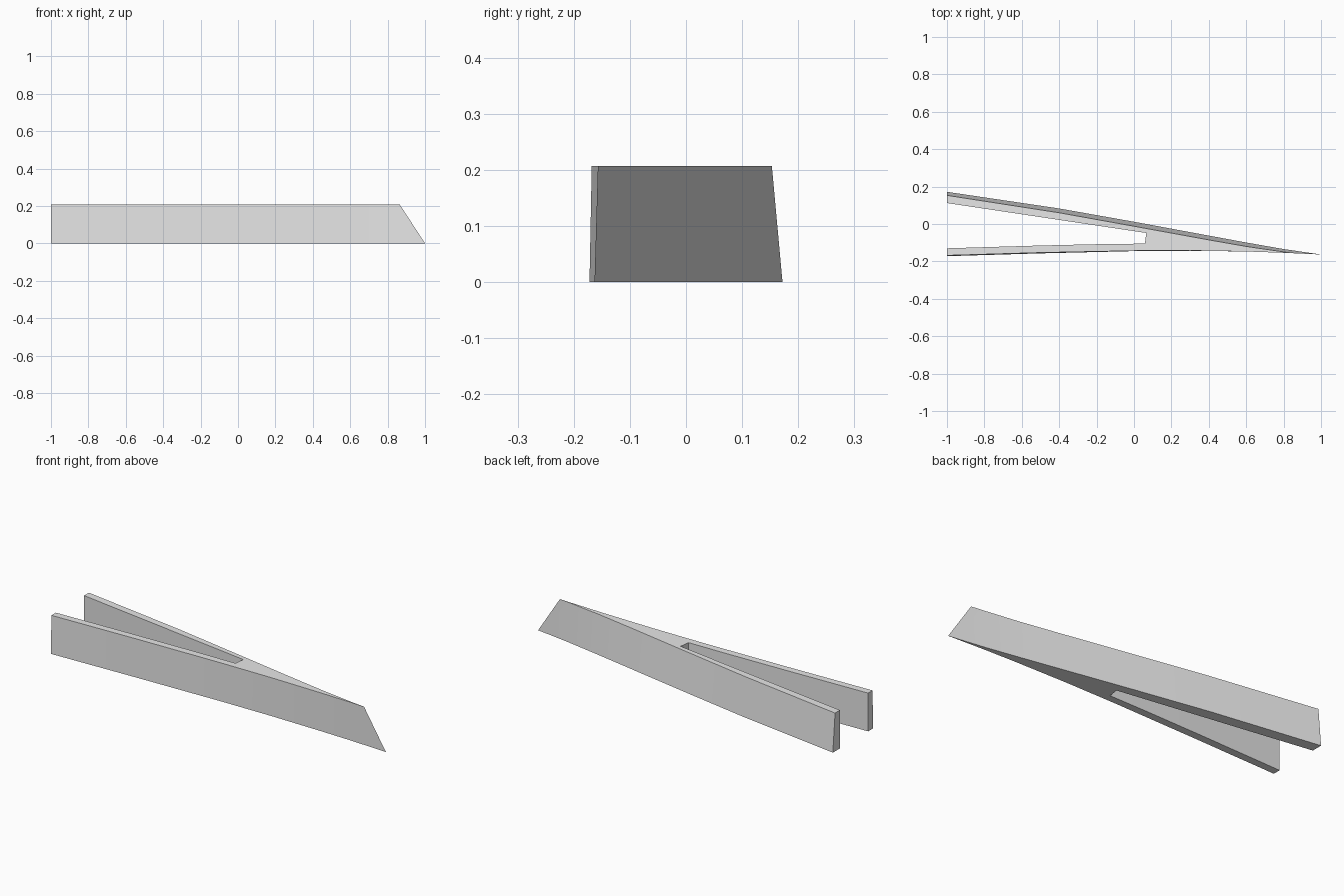
import bpy, bmesh, math

if "Cube" in bpy.data.objects:
    bpy.data.objects.remove(bpy.data.objects["Cube"])

H = 0.207  # height of the wedge

# Outer walls as (x, y at base, y at top)
front = [(-1, -.172, -.168), (-.5, -.157, -.153), (0, -.145, -.143),
         (.3, -.143, -.142), (.6, -.147, -.147), (.8, -.153, -.154)]
back = [(.8, -.134, -.149), (.6, -.099, -.12), (.4, -.062, -.085),
        (0, .012, -.012), (-.4, .083, .06), (-1, .172, .153)]
# Slot between the two prongs, vertical walls
slot = [(-1, .112), (.066, -.048), (.058, -.105), (-.15, -.107), (-.5, -.115), (-1, -.13)]

base = [(x, b) for x, b, t in front] + [(1, -.163)] + [(x, b) for x, b, t in back] + slot
top = [(x, t) for x, b, t in front] + [(.865, -.157)] + [(x, t) for x, b, t in back] + slot

# Forked wedge: base and top outlines joined by side walls
bm = bmesh.new()
lower = [bm.verts.new((x, y, 0)) for x, y in base]
upper = [bm.verts.new((x, y, H)) for x, y in top]
n = len(lower)
for i in range(n):
    j = (i + 1) % n
    bm.faces.new((lower[i], lower[j], upper[j], upper[i]))
bm.faces.new(lower[::-1])
bm.faces.new(upper)
caps = [f for f in bm.faces if len(f.verts) > 4]
bmesh.ops.triangulate(bm, faces=caps)

mesh = bpy.data.meshes.new("forked_wedge")
bm.to_mesh(mesh)
bm.free()
wedge = bpy.data.objects.new("forked_wedge", mesh)
bpy.context.collection.objects.link(wedge)

# Plain grey
grey = bpy.data.materials.new("light_grey")
grey.diffuse_color = (0.8, 0.8, 0.8, 1)
grey.use_nodes = True
grey.node_tree.nodes["Principled BSDF"].inputs["Base Color"].default_value = grey.diffuse_color
mesh.materials.append(grey)

# Soft curve along the walls, crisp edges elsewhere
bpy.context.view_layer.objects.active = wedge
wedge.select_set(True)
bpy.ops.object.shade_smooth_by_angle(angle=math.radians(8))
